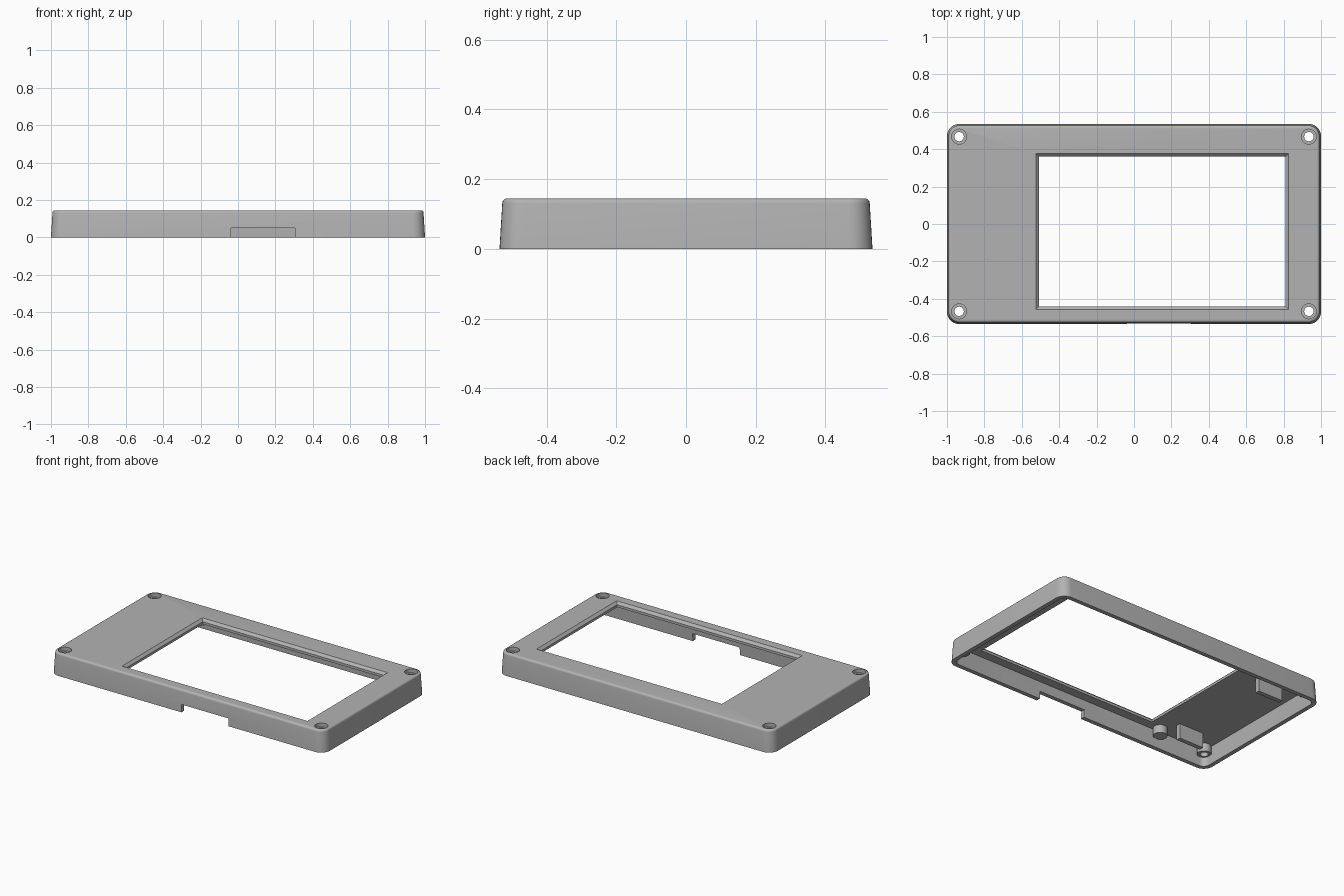
import bpy, bmesh
from math import sin, cos, pi, radians

if "Cube" in bpy.data.objects:
    bpy.data.objects.remove(bpy.data.objects["Cube"])

grey = bpy.data.materials.new("light_grey")
grey.use_nodes = True
tone = (0.45, 0.45, 0.45, 1)
grey.diffuse_color = tone
grey.node_tree.nodes["Principled BSDF"].inputs["Base Color"].default_value = tone

HX, HY, TOP, CEILING = 1.0, 0.535, 0.145, 0.113
SCREW_X, SCREW_Y = 0.935, 0.467


def rounded_rect(x0, x1, y0, y1, r, z, steps=8):
    """Outline points, counter-clockwise; sharp corners when r is zero."""
    pts = []
    corners = ((x1, y1, -1, -1), (x0, y1, 1, -1), (x0, y0, 1, 1), (x1, y0, -1, 1))
    for q, (cx, cy, sx, sy) in enumerate(corners):
        for i in range(steps + 1 if r else 1):
            a = pi / 2 * (q + i / steps)
            pts.append((cx + sx * r + r * cos(a), cy + sy * r + r * sin(a), z))
    return pts


def circle(x, y, r, z, n=32):
    return [(x + r * cos(2 * pi * i / n), y + r * sin(2 * pi * i / n), z) for i in range(n)]


def loft(name, rings):
    """Closed solid skinned through a list of matching rings."""
    bm = bmesh.new()
    loops = [[bm.verts.new(p) for p in ring] for ring in rings]
    for a, b in zip(loops, loops[1:]):
        for i in range(len(a)):
            j = (i + 1) % len(a)
            bm.faces.new((a[i], a[j], b[j], b[i]))
    bm.faces.new(loops[0][::-1])
    bm.faces.new(loops[-1])
    bmesh.ops.recalc_face_normals(bm, faces=bm.faces[:])
    mesh = bpy.data.meshes.new(name)
    bm.to_mesh(mesh)
    bm.free()
    mesh.materials.append(grey)
    ob = bpy.data.objects.new(name, mesh)
    bpy.context.collection.objects.link(ob)
    return ob


def box(name, x0, x1, y0, y1, z0, z1):
    return loft(name, [rounded_rect(x0, x1, y0, y1, 0, z) for z in (z0, z1)])


def activate(ob):
    bpy.ops.object.select_all(action='DESELECT')
    ob.select_set(True)
    bpy.context.view_layer.objects.active = ob


def cut(ob, cutter):
    activate(ob)
    cutter.hide_render = True
    mod = ob.modifiers.new("cut", 'BOOLEAN')
    mod.operation, mod.solver, mod.object = 'DIFFERENCE', 'EXACT', cutter
    bpy.ops.object.modifier_apply(modifier=mod.name)
    bpy.data.objects.remove(cutter)


def inset_ring(d, z, r):
    return rounded_rect(-HX + d, HX - d, -HY + d, HY - d, r, z)


# Shell: tapered outside with a rounded top edge, hollow underneath
F = 0.014
rings = [inset_ring(0.033, CEILING, 0.035), inset_ring(0.028, 0, 0.04), inset_ring(0, 0, 0.065)]
for i in range(5):
    a = pi / 2 * i / 4
    rings.append(inset_ring(0.008 + F * (1 - cos(a)), TOP - F + F * sin(a), 0.06 - F * (1 - cos(a))))
case = loft("case_shell", rings)

# Screen window with sloping edges
WX0, WX1, WY0, WY1 = -0.525, 0.827, -0.458, 0.376
B = 0.016
cut(case, loft("window_cutter", [
    rounded_rect(WX0 + d, WX1 - d, WY0 + d, WY1 - d, 0, z)
    for d, z in ((B, 0.09), (B, TOP - B), (0, TOP), (0, TOP + 0.05))]))

# Cable notch in the front wall
cut(case, box("notch_cutter", -0.038, 0.305, -0.6, -0.45, -0.1, 0.05))

# Corner screw bosses with counterbored holes
parts = [case]
for sx, side in ((-1, "right"), (1, "left")):
    for sy, end in ((-1, "front"), (1, "back")):
        x, y = sx * SCREW_X, sy * SCREW_Y
        boss = loft(f"screw_boss_{end}_{side}", [circle(x, y, 0.043, z) for z in (0.06, 0.117)])
        for ob in (case, boss):
            cut(ob, loft("hole_cutter", [
                circle(x, y, r, z) for r, z in ((0.025, 0.03), (0.025, 0.12), (0.04, 0.12), (0.04, 0.2))]))
        parts.append(boss)

# Solid support posts and clip tabs under the wide side of the face
for sy, end in ((-1, "front"), (1, "back")):
    parts.append(loft(f"support_post_{end}", [circle(-0.595, sy * SCREW_Y, 0.043, z) for z in (0.06, 0.12)]))
    y = sy * 0.365
    parts.append(box(f"clip_tab_{end}", -0.83, -0.65, y - 0.015, y + 0.015, 0.015, 0.12))

for ob in parts:
    activate(ob)
    bpy.ops.object.shade_smooth_by_angle(angle=radians(30))
